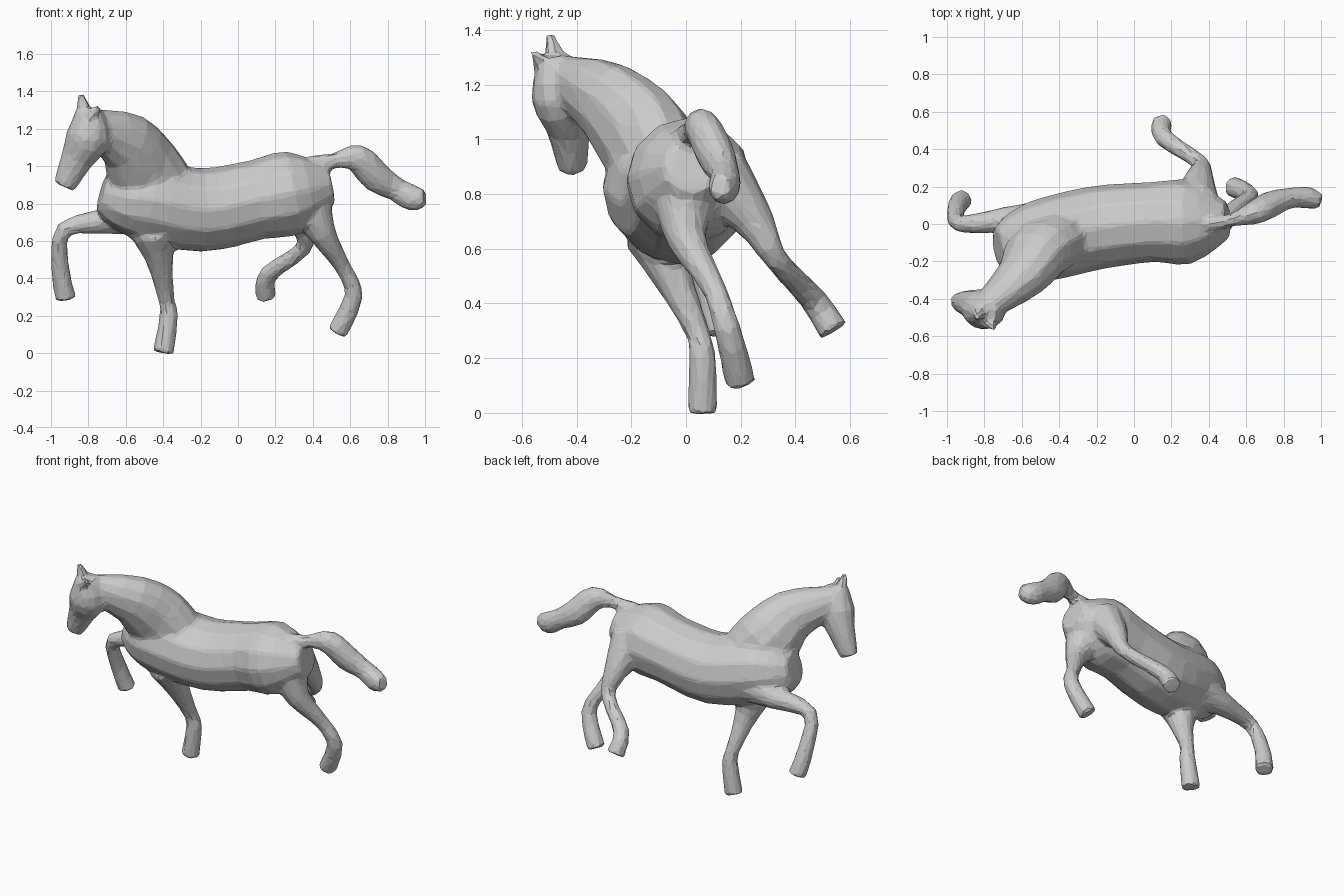
import bpy, bmesh, math
from mathutils import Vector

cube = bpy.data.objects.get("Cube")
if cube:
    bpy.data.objects.remove(cube, do_unlink=True)

SIDES = 12
STEPS = 3
SIDEWAYS = Vector((0, 1, 0))
UPWARDS = Vector((0, 0, 1))
# Radii of every leg from shoulder or hip down to the hoof
LEG_RADII = (.13, .075, .045, .05, .058)
EAR_RADII = (.05, .015)


def make_material(name, grey):
    material = bpy.data.materials.new(name)
    material.use_nodes = True
    colour = (grey, grey, grey, 1)
    material.diffuse_color = colour
    shader = material.node_tree.nodes["Principled BSDF"]
    shader.inputs["Base Color"].default_value = colour
    return material


def spline(points):
    """Smooth curve through the points, blending position and radius together."""
    knots = [Vector(point) for point in points]
    padded = [knots[0], *knots, knots[-1]]
    curve = []
    for before, start, end, after in zip(padded, padded[1:], padded[2:], padded[3:]):
        leave = (end - before) / 2
        arrive = (after - start) / 2
        for step in range(STEPS):
            t = step / STEPS
            blend = t * t * (3 - 2 * t)
            curve.append(start.lerp(end, blend)
                         + leave * t * (1 - t) ** 2
                         - arrive * t * t * (1 - t))
    curve.append(knots[-1])
    return curve


def loft(bm, points, up, flatten=1):
    """Skin a closed tube of elliptical rings around a smooth path."""
    path = spline(points)
    centres = [station.to_3d() for station in path]
    last = len(path) - 1
    rings = []
    for i, centre in enumerate(centres):
        radius = path[i].w
        tangent = (centres[min(i + 1, last)] - centres[max(i - 1, 0)]).normalized()
        side = up.cross(tangent).normalized()
        normal = tangent.cross(side)
        ring = []
        for k in range(SIDES):
            angle = math.tau * k / SIDES
            offset = side * flatten * math.cos(angle) + normal * math.sin(angle)
            ring.append(bm.verts.new(centre + offset * radius))
        rings.append(ring)
    for near, far in zip(rings, rings[1:]):
        for k in range(SIDES):
            n = (k + 1) % SIDES
            bm.faces.new((near[k], near[n], far[n], far[k]))
    bm.faces.new(reversed(rings[0]))
    bm.faces.new(rings[-1])


def limb(bm, radii, *joints):
    """Round limb through its joints, using a shared list of radii."""
    loft(bm, [(*joint, radius) for joint, radius in zip(joints, radii)], SIDEWAYS)


bm = bmesh.new()

# Barrel, from rump to chest
torso = [
    (.5, .02, .9, .1),
    (.3, .01, .86, .225),
    (.1, .01, .82, .215),
    (-.2, -.02, .765, .225),
    (-.5, -.09, .82, .22),
    (-.65, -.11, .84, .17),
    (-.73, -.12, .86, .1),
]
loft(bm, torso, UPWARDS)

# Arched neck, turned to the right and rising out of the shoulders
neck = [
    (-.35, -.05, .8, .18),
    (-.5, -.14, .98, .21),
    (-.6, -.28, 1.13, .165),
    (-.8, -.45, 1.22, .09),
]
loft(bm, neck, UPWARDS - Vector((-.5, 0, 0)), flatten=.8)

# Head, from poll to muzzle
head = [
    (-.8, -.48, 1.3, .07),
    (-.8, -.46, 1.16, .12),
    (-.86, -.43, 1.04, .09),
    (-.93, -.415, .89, .06),
]
loft(bm, head, Vector((-1, 0, .5)), flatten=.9)

# Ears: the left one upright, the right one tilted outwards
limb(bm, EAR_RADII, (-.82, -.47, 1.27), (-.84, -.5, 1.39))
limb(bm, EAR_RADII, (-.82, -.5, 1.24), (-.74, -.56, 1.32))

# Raised left front leg
limb(bm, LEG_RADII, (-.5, 0, .75), (-.68, .02, .71), (-.93, 0, .66),
     (-.95, .08, .45), (-.92, .13, .29))

# Standing right front leg
limb(bm, LEG_RADII, (-.45, -.1, .65), (-.42, -.05, .5), (-.385, .04, .3),
     (-.37, .06, .2), (-.4, .06, 0))

# Left hind leg swinging outwards
limb(bm, LEG_RADII, (.33, .11, .87), (.35, .25, .7), (.35, .33, .56),
     (.16, .46, .42), (.15, .54, .3))

# Right hind leg pushing off
limb(bm, LEG_RADII, (.38, 0, .8), (.45, 0, .64), (.56, .1, .46),
     (.62, .15, .31), (.53, .2, .11))

# Streaming tail
tail = [
    (.4, 0, 1, .05),
    (.52, .02, 1.03, .035),
    (.64, .06, 1.04, .065),
    (.74, .11, .94, .07),
    (.84, .14, .88, .055),
    (.93, .14, .83, .06),
    (1, .12, .83, .04),
]
loft(bm, tail, SIDEWAYS, flatten=1.2)

bmesh.ops.recalc_face_normals(bm, faces=bm.faces)
mesh = bpy.data.meshes.new("horse")
bm.to_mesh(mesh)
bm.free()
mesh.materials.append(make_material("plain grey", .6))
horse = bpy.data.objects.new("horse", mesh)
bpy.context.collection.objects.link(horse)

# Fuse the parts into one skin, soften the joins, then facet it
fuse = horse.modifiers.new("fuse", "REMESH")
fuse.mode = "VOXEL"
fuse.voxel_size = .015
soften = horse.modifiers.new("soften", "SMOOTH")
soften.iterations = 6
facet = horse.modifiers.new("facet", "DECIMATE")
facet.ratio = .07
